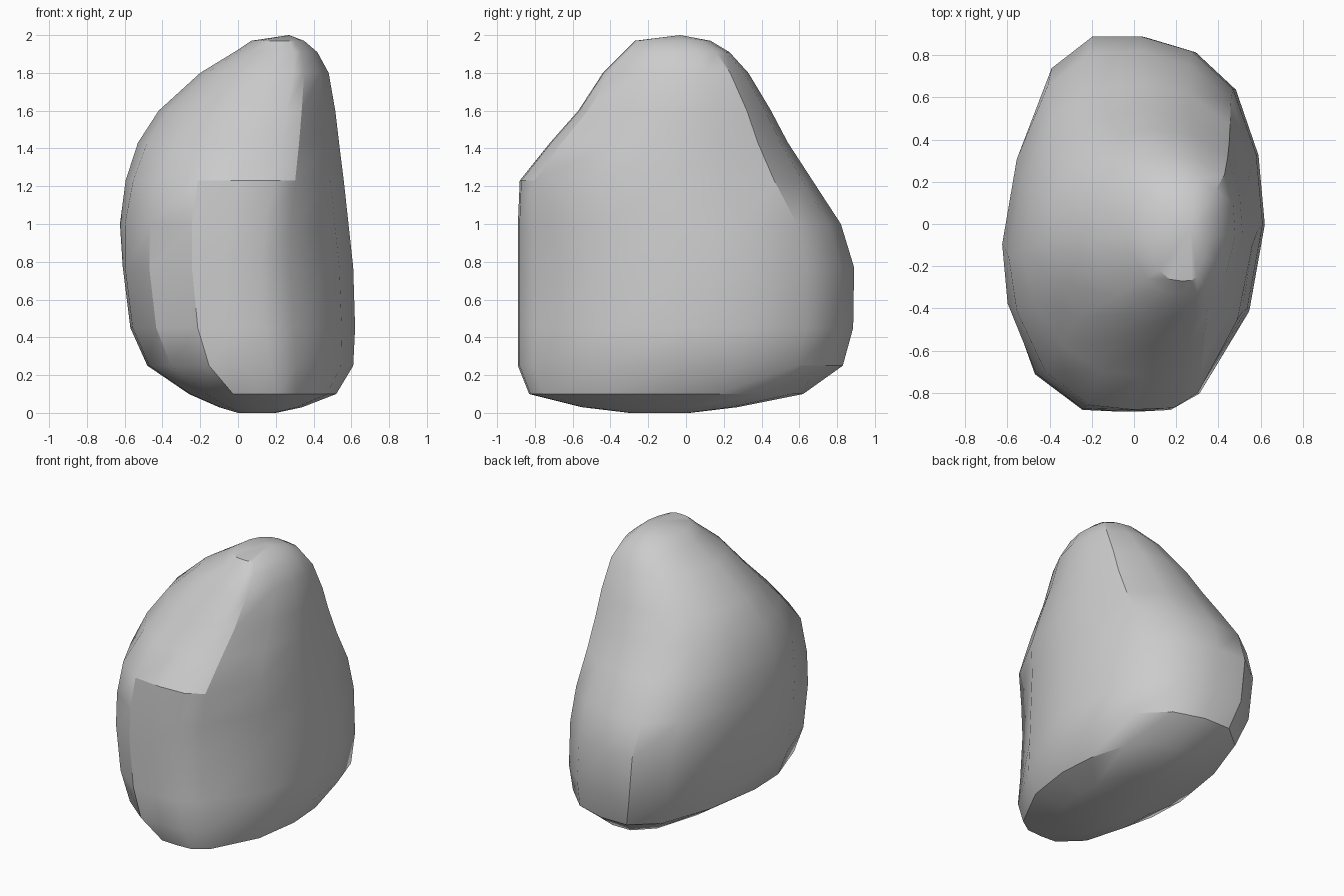
import bpy, bmesh

if "Cube" in bpy.data.objects:
    bpy.data.objects.remove(bpy.data.objects["Cube"])

# Silhouette levels read from the front and side: z, x min, x max, y min, y max
LEVELS = [
    (0.00, 0.00, 0.20, -0.30, 0.02),
    (0.03, -0.10, 0.34, -0.55, 0.27),
    (0.10, -0.26, 0.52, -0.83, 0.62),
    (0.25, -0.48, 0.61, -0.89, 0.83),
    (0.45, -0.57, 0.62, -0.89, 0.885),
    (0.77, -0.61, 0.61, -0.89, 0.89),
    (1.00, -0.625, 0.585, -0.89, 0.82),
    (1.23, -0.595, 0.56, -0.88, 0.67),
    (1.43, -0.53, 0.535, -0.72, 0.54),
    (1.60, -0.42, 0.515, -0.57, 0.45),
    (1.80, -0.20, 0.48, -0.44, 0.33),
    (1.91, -0.02, 0.42, -0.33, 0.23),
    (1.97, 0.07, 0.35, -0.27, 0.13),
]
TIP = (0.27, -0.03, 2.0)

# Unit plan outlines: rounded belly, and the more angular shoulder above it
BELLY = [(1, 0), (.95, .37), (.77, .72), (.45, .92), (.05, 1), (-.32, 1),
         (-.64, .83), (-.88, .4), (-1, -.08), (-.98, -.4), (-.77, -.8),
         (-.4, -.99), (-.1, -1), (.2, -.99), (.45, -.9), (.88, -.45)]
SHOULDER = [(1, 0), (.97, .4), (.85, .75), (.5, .94), (.1, 1), (-.3, .94),
            (-.65, .75), (-.9, .4), (-1, -.05), (-.9, -.4), (-.65, -.75),
            (-.3, -.96), (.1, -1), (.45, -.99), (.62, -.9), (.88, -.45)]


def section(bm, z, x0, x1, y0, y1):
    """One horizontal ring, fitted to its bounds."""
    t = min(1, max(0, (z - 0.8) / 0.7))
    ring = []
    for (ua, va), (ub, vb) in zip(BELLY, SHOULDER):
        u, v = ua + (ub - ua) * t, va + (vb - va) * t
        ring.append(bm.verts.new(((x0 + x1) / 2 + u * (x1 - x0) / 2,
                                  (y0 + y1) / 2 + v * (y1 - y0) / 2, z)))
    return ring


# Boulder body: loft the rings, close the base, fan to the tip
bm = bmesh.new()
rings = [section(bm, *level) for level in LEVELS]
n = len(BELLY)
for low, high in zip(rings, rings[1:]):
    for i in range(n):
        j = (i + 1) % n
        bm.faces.new((low[i], low[j], high[j], high[i]))
bm.faces.new(rings[0][::-1])
tip = bm.verts.new(TIP)
for i in range(n):
    bm.faces.new((rings[-1][i], rings[-1][(i + 1) % n], tip))
bmesh.ops.recalc_face_normals(bm, faces=bm.faces)

mesh = bpy.data.meshes.new("boulder")
bm.to_mesh(mesh)
bm.free()
boulder = bpy.data.objects.new("boulder", mesh)
bpy.context.collection.objects.link(boulder)

# Smooth shading with the strong rock edges kept
bpy.context.view_layer.objects.active = boulder
boulder.select_set(True)
bpy.ops.object.shade_smooth_by_angle(angle=0.55)
